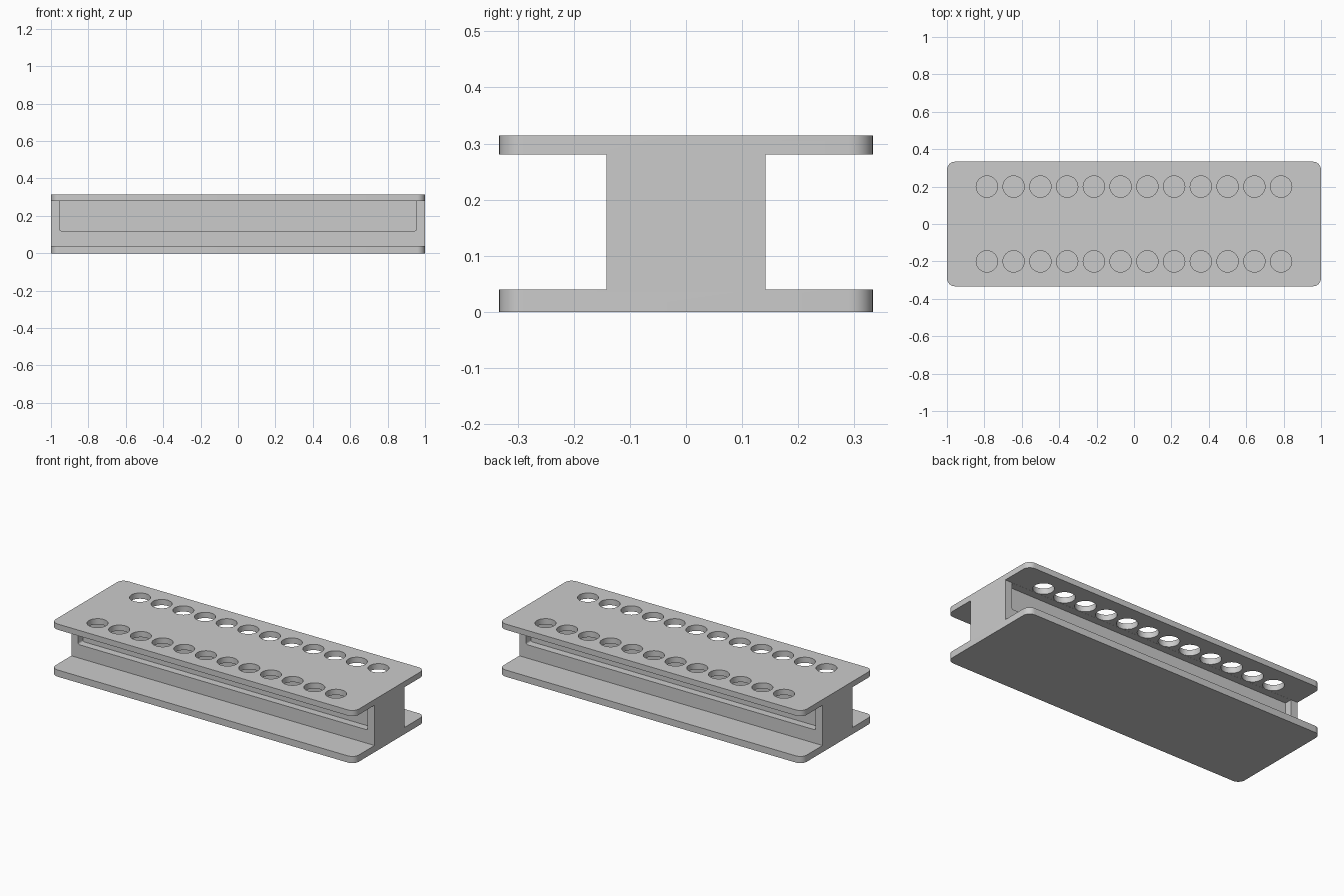
import bpy, bmesh, math
from mathutils import Matrix, Vector

cube = bpy.data.objects.get("Cube")
if cube:
    bpy.data.objects.remove(cube, do_unlink=True)

# Main sizes
HALF_L, HALF_W, WEB = 1.0, 0.333, 0.142
BASE_TOP, SHELF_LOW, HEIGHT = 0.04, 0.28, 0.314
HOLES, PITCH, HOLE_Y, HOLE_R = 12, 0.143, 0.2, 0.057
SLOT_X, SLOT_Z, SLOT_DEPTH = 0.955, 0.12, 0.045

grey = bpy.data.materials.new("light_grey")
grey.use_nodes = True
colour = (0.6, 0.6, 0.6, 1)
grey.diffuse_color = colour
grey.node_tree.nodes["Principled BSDF"].inputs["Base Color"].default_value = colour


def make_object(name, bm):
    bmesh.ops.recalc_face_normals(bm, faces=bm.faces)
    mesh = bpy.data.meshes.new(name)
    bm.to_mesh(mesh)
    bm.free()
    mesh.materials.append(grey)
    obj = bpy.data.objects.new(name, mesh)
    bpy.context.collection.objects.link(obj)
    return obj


def round_edges(bm, edges, radius, segments):
    bmesh.ops.bevel(bm, geom=edges, offset=radius, offset_type='OFFSET',
                    segments=segments, profile=0.5, affect='EDGES')


def runs_along(edge, axis):
    d = edge.verts[1].co - edge.verts[0].co
    return abs(d[axis]) > 0.999 * d.length


# Rack frame: base, web and shelf as one extruded I section
half = [(HALF_W, 0), (HALF_W, BASE_TOP), (WEB, BASE_TOP),
        (WEB, SHELF_LOW), (HALF_W, SHELF_LOW), (HALF_W, HEIGHT)]
section = half + [(-y, z) for y, z in reversed(half)]
bm = bmesh.new()
face = bm.faces.new([bm.verts.new((-HALF_L, y, z)) for y, z in section])
ext = bmesh.ops.extrude_face_region(bm, geom=[face])
moved = [g for g in ext["geom"] if isinstance(g, bmesh.types.BMVert)]
bmesh.ops.translate(bm, verts=moved, vec=Vector((2 * HALF_L, 0, 0)))
if face.is_valid and not any(len(e.link_faces) == 1 for e in bm.edges):
    pass
else:
    bmesh.ops.holes_fill(bm, edges=[e for e in bm.edges if len(e.link_faces) == 1], sides=0)
corners = [e for e in bm.edges if runs_along(e, 2)
           and abs(e.verts[0].co.y) > HALF_W - 0.01]
round_edges(bm, corners, 0.043, 8)
rack = make_object("rack_frame", bm)

# Cutter for the two rows of tube holes
bm = bmesh.new()
for side in (-1, 1):
    for i in range(HOLES):
        x = (i - (HOLES - 1) / 2) * PITCH
        bmesh.ops.create_cone(bm, cap_ends=True, segments=48, radius1=HOLE_R,
                              radius2=HOLE_R, depth=0.2,
                              matrix=Matrix.Translation((x, side * HOLE_Y, HEIGHT)))
hole_cutter = make_object("hole_cutter", bm)

# Cutter for the shallow label recess on both sides of the web
bm = bmesh.new()
top = SHELF_LOW - 0.0005
for side in (-1, 1):
    size = Matrix.Diagonal((2 * SLOT_X, 2 * SLOT_DEPTH, top - SLOT_Z, 1))
    place = Matrix.Translation((0, side * WEB, (top + SLOT_Z) / 2))
    bmesh.ops.create_cube(bm, size=1, matrix=place @ size)
lower = [e for e in bm.edges if runs_along(e, 1) and e.verts[0].co.z < SLOT_Z + 0.01]
round_edges(bm, lower, 0.01, 4)
recess_cutter = make_object("recess_cutter", bm)

# Cut, then shade smooth with crisp edges
bpy.ops.object.select_all(action='DESELECT')
bpy.context.view_layer.objects.active = rack
rack.select_set(True)
for cutter in (hole_cutter, recess_cutter):
    cutter.hide_render = True
    mod = rack.modifiers.new(cutter.name, 'BOOLEAN')
    mod.operation = 'DIFFERENCE'
    mod.solver = 'EXACT'
    mod.object = cutter
    bpy.ops.object.modifier_apply(modifier=mod.name)
    bpy.data.objects.remove(cutter, do_unlink=True)
bpy.ops.object.shade_smooth_by_angle(angle=math.radians(30))
